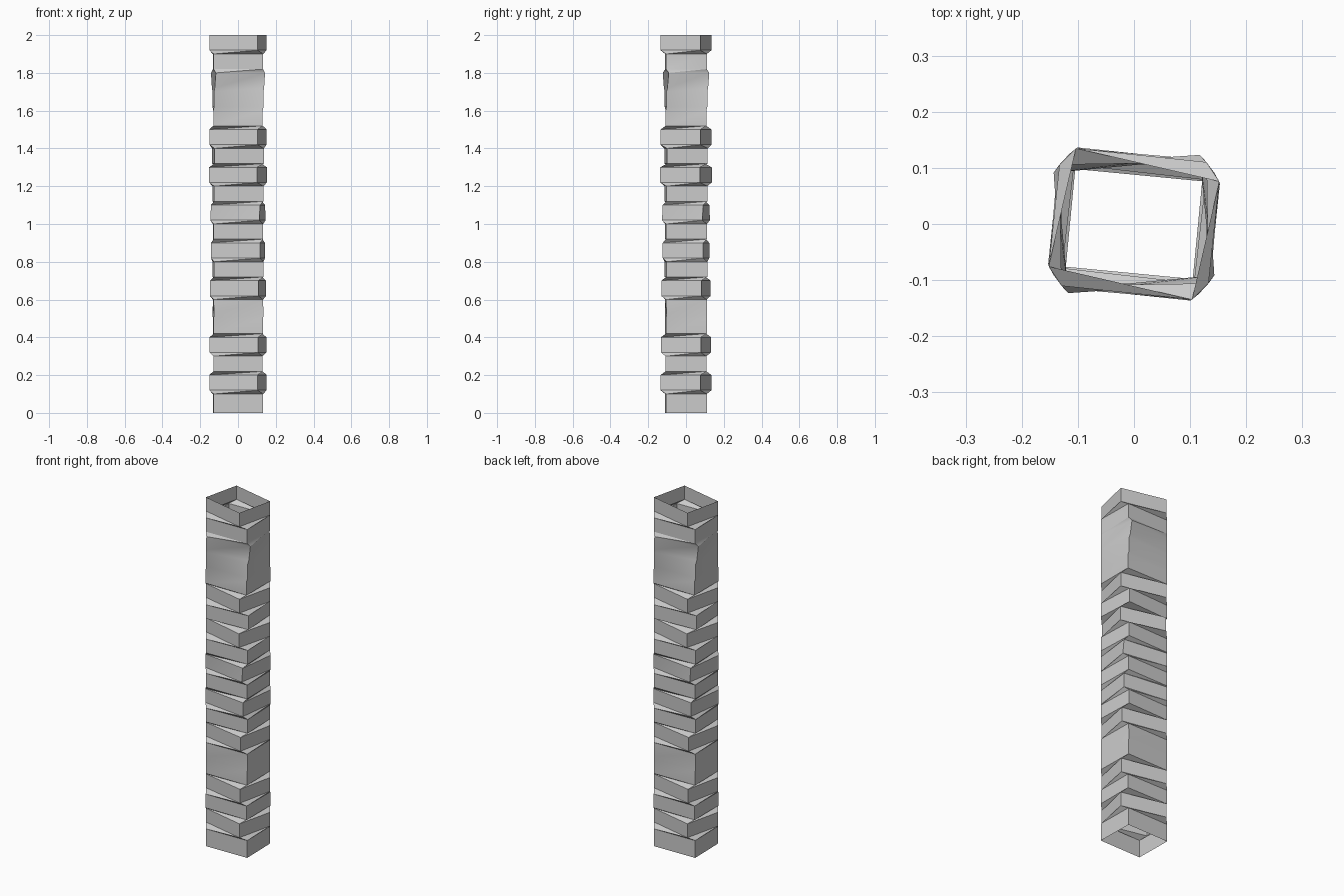
import bpy
import bmesh
import math

cube = bpy.data.objects.get("Cube")
if cube:
    bpy.data.objects.remove(cube)

HALF_X, HALF_Y = 0.131, 0.108
SLAB, GAP = 0.1, 0.02

# One twist angle in degrees per stacked slab, bottom to top
TWISTS = [1, -13, 0, -12, 1, 2, -11, 2, -7, 1,
          -9, 2, -14, 3, -13, 0, 2, 4, 1, -13]
# Slabs that keep turning towards their upper edge
TOP_TURN = {10: 2, 17: 3, 5: -1}

stone = bpy.data.materials.new("plain grey")
stone.use_nodes = True
grey = (0.6, 0.6, 0.6, 1)
stone.diffuse_color = grey
stone.node_tree.nodes["Principled BSDF"].inputs["Base Color"].default_value = grey


def add_ring(bm, z, degrees):
    """Rectangular ring of four corners, turned about z."""
    c, s = math.cos(math.radians(degrees)), math.sin(math.radians(degrees))
    corners = [(-HALF_X, -HALF_Y), (HALF_X, -HALF_Y), (HALF_X, HALF_Y), (-HALF_X, HALF_Y)]
    return [bm.verts.new((x * c - y * s, x * s + y * c, z)) for x, y in corners]


# Open tube: each slab has a lower and an upper ring, with a short twisted step between slabs
bm = bmesh.new()
rings = []
for k, angle in enumerate(TWISTS):
    bottom = k * SLAB + (GAP if k else 0)
    rings.append(add_ring(bm, bottom, angle))
    rings.append(add_ring(bm, (k + 1) * SLAB, angle + TOP_TURN.get(k, 0)))

for low, high in zip(rings, rings[1:]):
    for j in range(4):
        n = (j + 1) % 4
        bm.faces.new((low[j], low[n], high[n]))
        bm.faces.new((low[j], high[n], high[j]))

mesh = bpy.data.meshes.new("twisted_column")
bm.to_mesh(mesh)
bm.free()
mesh.materials.append(stone)
column = bpy.data.objects.new("twisted_column", mesh)
bpy.context.collection.objects.link(column)

# Soft shading on gentle bends, crisp corners
bpy.ops.object.select_all(action="DESELECT")
column.select_set(True)
bpy.context.view_layer.objects.active = column
bpy.ops.object.shade_smooth_by_angle(angle=math.radians(30))
